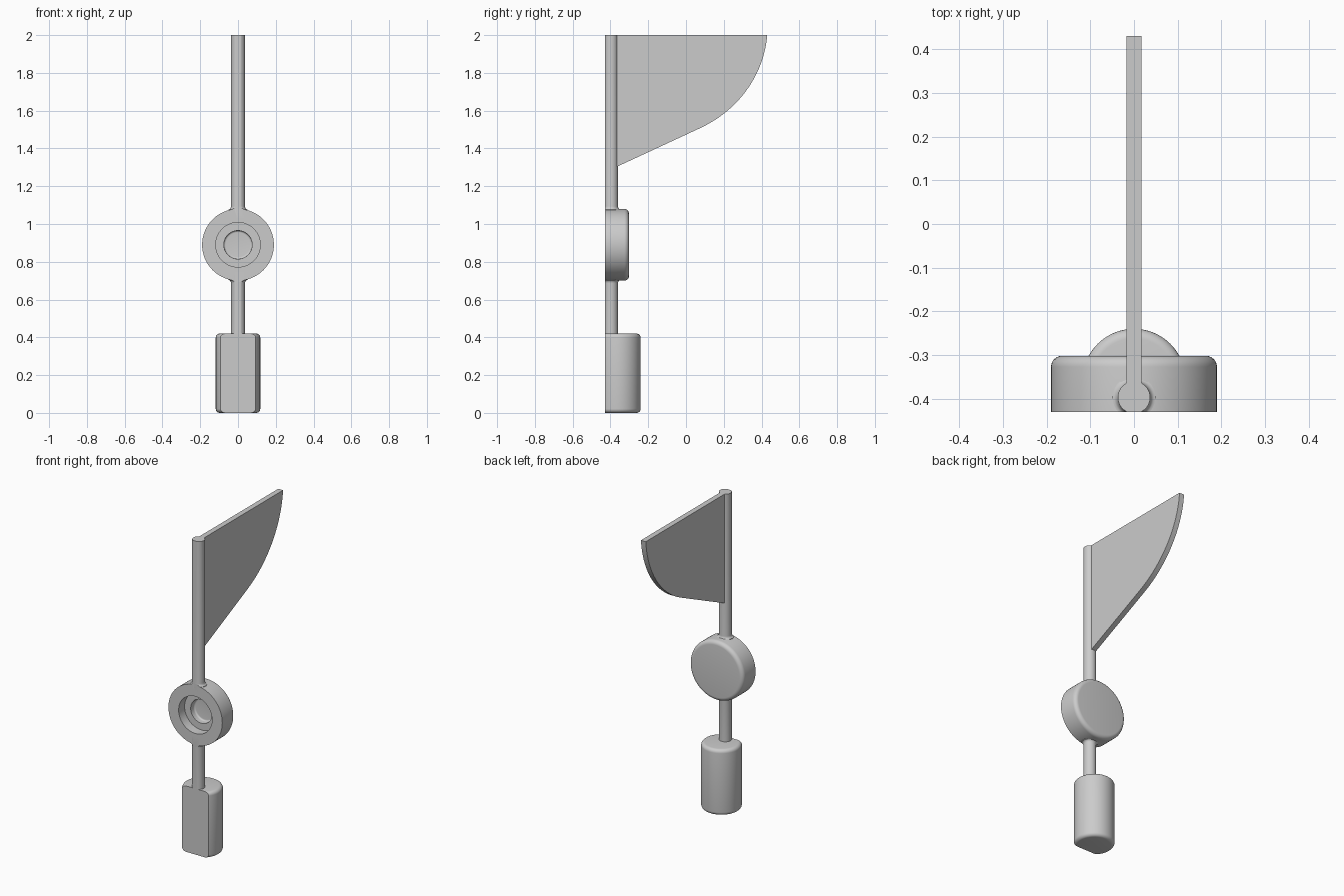
import bpy, bmesh
from math import sin, cos, pi, radians
from mathutils import Matrix, Vector

if "Cube" in bpy.data.objects:
    bpy.data.objects.remove(bpy.data.objects["Cube"], do_unlink=True)

grey = bpy.data.materials.new("plain grey")
grey.use_nodes = True
colour = (0.6, 0.6, 0.6, 1)
grey.diffuse_color = colour
grey.node_tree.nodes["Principled BSDF"].inputs["Base Color"].default_value = colour

FRONT = -0.43  # common flat front plane


def finish(name, bm):
    bmesh.ops.recalc_face_normals(bm, faces=bm.faces)
    mesh = bpy.data.meshes.new(name)
    bm.to_mesh(mesh)
    bm.free()
    mesh.materials.append(grey)
    obj = bpy.data.objects.new(name, mesh)
    bpy.context.collection.objects.link(obj)
    bpy.context.view_layer.objects.active = obj
    obj.select_set(True)
    bpy.ops.object.shade_smooth_by_angle(angle=radians(35))
    obj.select_set(False)
    return obj


def corner(r, h, size, start, steps=6):
    """Quarter-round profile points about centre (r, h), from angle start."""
    return [(r + size * cos(start + pi / 2 * i / steps),
             h + size * sin(start + pi / 2 * i / steps)) for i in range(steps + 1)]


def lathe(name, profile, matrix, steps=64, flat_front=False):
    """Spin (radius, height) points about the local z axis, optionally cut flat."""
    bm = bmesh.new()
    verts = [bm.verts.new((r, 0, h)) for r, h in profile]
    edges = [bm.edges.new(pair) for pair in zip(verts, verts[1:])]
    bmesh.ops.spin(bm, geom=verts + edges, cent=(0, 0, 0), axis=(0, 0, 1),
                   angle=2 * pi, steps=steps)
    bmesh.ops.remove_doubles(bm, verts=bm.verts, dist=1e-5)
    bmesh.ops.transform(bm, matrix=matrix, verts=bm.verts)
    if flat_front:
        cut = bmesh.ops.bisect_plane(
            bm, geom=bm.verts[:] + bm.edges[:] + bm.faces[:], dist=1e-6,
            plane_co=(0, FRONT, 0), plane_no=(0, -1, 0), clear_outer=True)
        rim = [e for e in cut["geom_cut"] if isinstance(e, bmesh.types.BMEdge)]
        bmesh.ops.contextual_create(bm, geom=rim)
    return finish(name, bm)


# Counterweight: rounded cylinder with a flat front
R, H, B = 0.118, 0.42, 0.022
lathe("counterweight",
      [(0, 0)] + corner(R - B, B, B, -pi / 2) + corner(R - B, H - B, B, 0) + [(0, H)],
      Matrix.Translation((0, -0.358, 0)), flat_front=True)

# Rod sections, flared where they meet the hub
HUB_Z, HUB_R, ROD = 0.89, 0.19, 0.037
flare = [(ROD + 0.012 * (1 - sin(a)), 0.017 * (1 - cos(a)))
         for a in [pi / 2 * i / 5 for i in range(6)]]
for name, side, end in (("upper_rod", 1, 2.0), ("lower_rod", -1, 0.40)):
    base = HUB_Z + side * (HUB_R - 0.003)
    profile = [(0, HUB_Z + side * 0.14), (0.049, HUB_Z + side * 0.14)]
    profile += [(r, base + side * h) for r, h in flare]
    profile += [(ROD, end), (0, end)]
    lathe(name, profile, Matrix.Translation((0, -0.397, 0)), 40, True)

# Hub: shallow drum with a stepped round recess in its front
D, E = 0.128, 0.025
hub = [(0, 0.098)] + corner(0.065, 0.088, 0.01, pi / 2)[:1]
hub += corner(0.065, 0.088, 0.01, 0)[::-1]
hub += [(0.075, 0.06), (0.118, 0.06), (0.118, 0), (HUB_R, 0)]
hub += corner(HUB_R - E, D - E, E, 0) + [(0, D)]
lathe("hub", hub,
      Matrix.Translation((0, FRONT, HUB_Z)) @ Matrix.Rotation(-pi / 2, 4, 'X'), 96)

# Vane: thin plate with a straight lower edge sweeping into a curved tip
p0, p1, p2, p3 = (Vector(p) for p in
                  ((0.08, 1.51), (0.26, 1.595), (0.41, 1.77), (0.43, 2.0)))
outline = [(-0.39, 2.0), (-0.39, 1.292)]
for i in range(25):
    t = i / 24
    s = 1 - t
    outline.append(tuple(p0 * s**3 + p1 * 3 * s * s * t + p2 * 3 * s * t * t + p3 * t**3))
bm = bmesh.new()
T = 0.017
face = bm.faces.new([bm.verts.new((-T, y, z)) for y, z in outline])
side = bmesh.ops.extrude_face_region(bm, geom=[face])
bmesh.ops.translate(bm, vec=(2 * T, 0, 0),
                    verts=[v for v in side["geom"] if isinstance(v, bmesh.types.BMVert)])
finish("vane", bm)
